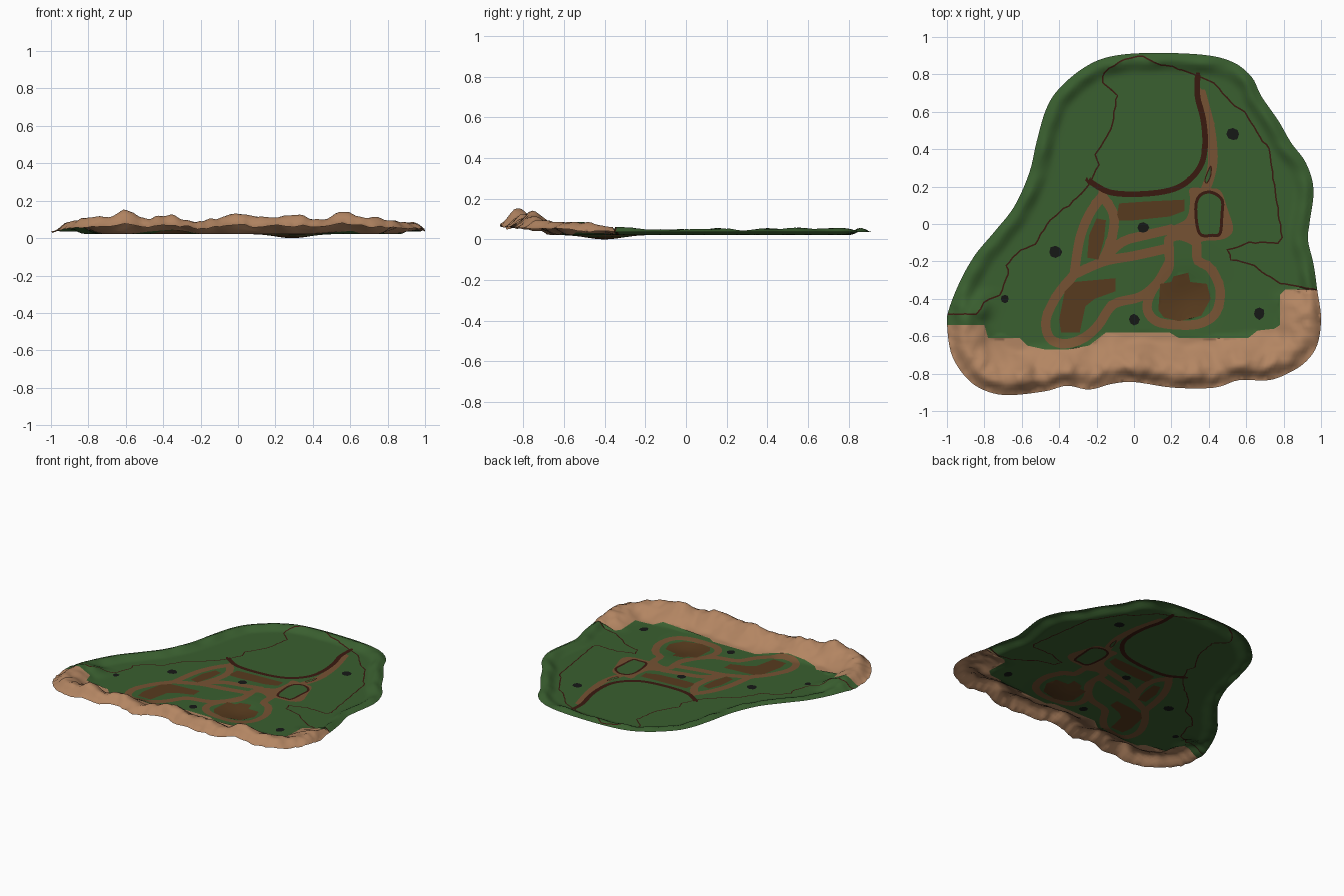
import bpy, math, random
from mathutils import Vector, noise, kdtree, geometry

if "Cube" in bpy.data.objects:
    bpy.data.objects.remove(bpy.data.objects["Cube"])

random.seed(4)

def pts(*n):
    return [Vector((n[i] / 100, n[i + 1] / 100)) for i in range(0, len(n), 2)]

def smooth(p, closed=False, steps=5):
    n, out = len(p), []
    for i in range(n if closed else n - 1):
        g = lambda k: p[k % n] if closed else p[max(0, min(n - 1, k))]
        a, b, c, d = g(i - 1), g(i), g(i + 1), g(i + 2)
        for s in range(steps):
            t = s / steps
            out.append(0.5 * (2 * b + (c - a) * t + (2 * a - 5 * b + 4 * c - d) * t * t
                              + (3 * b - a - 3 * c + d) * t ** 3))
    return out if closed else out + [p[-1]]

def resample(p, step):
    out = []
    for a, b in zip(p, p[1:]):
        k = max(1, round((b - a).length / step))
        out += [a.lerp(b, i / k) for i in range(k)]
    return out + [p[-1]]

def tree(points):
    kd = kdtree.KDTree(len(points))
    for i, p in enumerate(points):
        kd.insert((p.x, p.y, 0), i)
    kd.balance()
    return lambda q: kd.find((q.x, q.y, 0))[2]

def inside(q, poly):
    r, j = False, poly[-1]
    for p in poly:
        if (p.y > q.y) != (j.y > q.y) and q.x < (j.x - p.x) * (q.y - p.y) / (j.y - p.y) + p.x:
            r = not r
        j = p
    return r

def sstep(a, b, v):
    t = max(0, min(1, (v - a) / (b - a)))
    return t * t * (3 - 2 * t)

def table(tab, v):
    for (a, za), (b, zb) in zip(tab, tab[1:]):
        if v <= b:
            return za + (zb - za) * sstep(a, b, v)
    return tab[-1][1]

# Outline of the land
outline = smooth(pts(-100, -53, -99, -45, -93, -30, -85, -16, -75, -4, -64, 10, -56, 28, -52, 45,
    -47, 62, -40, 73, -27, 84, -13, 90, 8, 92, 37, 91, 53, 87, 63, 79, 68, 69, 77, 56, 84, 44,
    92, 33, 96, 19, 94, 2, 93, -8, 96, -21, 98, -35, 100, -50, 98, -64, 92, -73, 83, -79, 72, -83,
    56, -83, 43, -87, 21, -87, 0, -84, -12, -85, -24, -88, -36, -86, -48, -89, -69, -91,
    -83, -87, -92, -79, -98, -68), True)
for ax in (0, 1):
    lo, hi = min(p[ax] for p in outline), max(p[ax] for p in outline)
    half = (1, 0.915)[ax]
    for p in outline:
        p[ax] = (2 * (p[ax] - lo) / (hi - lo) - 1) * half

# Filled regions
cliff = pts(-120, -54, -80, -54, -78, -61, -61, -61, -57, -65, -48, -67, -35, -67, -24, -65, -15, -58,
    19, -58, 24, -61, 61, -61, 66, -57, 75, -56, 78, -54, 78, -38, 81, -35, 120, -35, 120, -120, -120, -120)
clearing = smooth(pts(30, 19, 38, 19, 46, 18, 50, 8, 53, -3, 48, -8, 38, -9, 33, -10, 25, -8, 17, -10,
    20, -2, 28, 3, 30, 12), True)
beds = [
    pts(-39, -58, -40, -51, -37, -36, -32, -31, -10, -29, -10, -36, -21, -40, -26, -44, -29, -58),
    pts(13, -46, 14, -32, 20, -31, 21, -28, 29, -26, 30, -31, 39, -32, 41, -40, 36, -49, 24, -52, 16, -50),
    pts(-25, -18, -24, -6, -20, 3, -15, 2, -16, -8, -19, -19),
    pts(-9, 5, -8, 11, 6, 12, 27, 13, 27, 7, 19, 4, 0, 2, -8, 2)]
pond = smooth(pts(33, 8, 35, 15, 41, 17, 47, 13, 47, 5, 46, -5, 42, -6, 35, -5), True)
islet = smooth(pts(38, 24, 41, 31, 41, 26, 39, 22), True)
rocks = []
for x, y, r in ((53, 48, 3.5), (5, -2, 3), (-42, -15, 3.4), (-69, -40, 2.3), (0, -51, 3), (67, -48, 3.1)):
    rocks.append([Vector((x + r * random.uniform(.85, 1.1) * math.cos(a * math.pi / 4),
                          y + r * random.uniform(.85, 1.1) * math.sin(a * math.pi / 4))) / 100
                  for a in range(8)])

# Lines: trails, road, border
trails = [smooth(p) for p in (
    pts(36, 70, 41, 50, 42, 32, 38, 18, 33, 10),
    pts(25, -6, 33, -10, 34, -19, 41, -24, 46, -35, 44, -47, 36, -53, 24, -54, 12, -52, 7, -45,
        10, -35, 18, -25, 19, -16, 19, -8, 25, -6),
    pts(-32, -27, -41, -38, -47, -51, -45, -61, -37, -64, -27, -61, -19, -54, -11, -43, 3, -39, 12, -32, 18, -22),
    pts(-32, -27, -16, -20, 0, -17, 18, -13),
    pts(-17, 15, -24, 5, -29, -8, -32, -27),
    pts(-17, 15, -11, 5, -12, -8, -17, -20),
    pts(-13, -15, -5, -9, 6, -6, 19, -3))]
road = smooth(pts(34, 79, 34, 68, 37, 56, 38, 43, 36, 32, 29, 23, 19, 18, 3, 16, -13, 17, -24, 23))
border = pts(-100, -48, -84, -48, -80, -42, -72, -38, -67, -27, -68, -22, -61, -14, -53, -11, -45, 2,
    -35, 10, -24, 21, -19, 32, -21, 37, -12, 51, -9, 69, -17, 76, -16, 81, -8, 87, 5, 90, 11, 86,
    21, 84, 34, 79, 43, 75, 52, 65, 59, 60, 66, 49, 72, 40, 75, 21, 79, -7, 77, -10, 62, -10,
    50, -14, 52, -19, 64, -22, 78, -32, 98, -35)
border = [p + Vector((random.uniform(-.004, .004), random.uniform(-.004, .004))) for p in resample(border, .03)]

verts, edges = [], []

def constrain(p, closed):
    k = len(verts)
    verts.extend(p)
    edges.extend((k + i, k + i + 1) for i in range(len(p) - 1))
    if closed:
        edges.append((k + len(p) - 1, k))

def ribbon(p, width, step):
    line = resample(p, step)
    for side in (-1, 1):
        off = []
        for i, q in enumerate(line):
            d = (line[min(i + 1, len(line) - 1)] - line[max(i - 1, 0)]).normalized()
            off.append(q + Vector((-d.y, d.x)) * side * width / 2)
        constrain(off, False)
    dist = tree(resample(p, .003))
    return lambda q: dist(q) < width * .53

def area(p):
    constrain(p, True)
    return lambda q: inside(q, p)

is_land = area(outline)
is_cliff, is_clearing = area(cliff), area(clearing)
is_bed, is_rock = [area(b) for b in beds], [area(r) for r in rocks]
is_pond = [area(pond), area(islet)]
is_trail = [ribbon(t, .05, .02) for t in trails]
is_road = [ribbon(road, .03, .02), ribbon(border, .008, .015),
           ribbon(pond + pond[:1], .016, .012), ribbon(islet + islet[:1], .006, .01)]

# Ground points between the region borders
near_line = tree(verts)
step = .018
for i in range(-56, 57):
    for j in range(-52, 53):
        q = Vector(((i + .5 * (j % 2)) * step, j * step))
        if near_line(q) > .008 and inside(q, outline):
            verts.append(q)

# Terrain relief
edge_dist = tree(resample(outline + outline[:1], .004))
crest = [(-1, .05), (-.9, .085), (-.8, .11), (-.7, .115), (-.6, .15), (-.5, .105), (-.38, .12), (-.22, .085),
         (-.1, .11), (0, .13), (.15, .11), (.3, .125), (.45, .1), (.56, .14), (.7, .11), (.8, .1),
         (.9, .08), (.97, .095), (1, .07)]

def height(q):
    d = edge_dist(q)
    n = noise.noise((q.x * 9, q.y * 9, 1))
    n2 = noise.noise((q.x * 22, q.y * 22, 5))
    top = table(crest, q.x) - .022
    rock = table([(0, .45 * top + .01 * n), (.075, top), (.26 + .04 * n, 0)], d)
    rock += .012 * n2 * sstep(.24, .1, d)
    rim = table([(0, .014), (.04, .028 + .016 * n), (.11, 0)], d)
    w = sstep(-.33, -.5, q.y)
    dip = .022 * math.exp(-((q.x - .29) ** 2 + (q.y + .4) ** 2) / .015)
    return .022 + rim * (1 - w) + rock * w - dip

vs, _, fs, *_ = geometry.delaunay_2d_cdt(verts, edges, [], 0, 1e-5)
zs = [height(v) for v in vs]
zmin = min(z for v, z in zip(vs, zs) if edge_dist(v) > .05)

# Sort faces into parts
def part_of(q):
    if any(t(q) for t in is_rock):
        return "rock_patches"
    if any(t(q) for t in is_road):
        return "road_and_border"
    if any(t(q) for t in is_pond):
        return "grass"
    if is_cliff(q):
        return "cliff"
    if any(t(q) for t in is_bed):
        return "soil_beds"
    if is_clearing(q) or any(t(q) for t in is_trail):
        return "trails"
    return "grass"

parts = {}
for f in fs:
    c = sum((vs[i] for i in f), Vector((0, 0))) / len(f)
    if is_land(c):
        parts.setdefault(part_of(c), []).append(f)

colors = {"grass": (.042, .115, .029), "cliff": (.45, .235, .122), "trails": (.18, .085, .033),
          "soil_beds": (.097, .044, .013), "road_and_border": (.042, .010, .005),
          "rock_patches": (.008, .009, .008)}
for name, faces in parts.items():
    used = {v: k for k, v in enumerate(sorted({i for f in faces for i in f}))}
    me = bpy.data.meshes.new(name)
    me.from_pydata([(vs[i].x, vs[i].y, max(0, zs[i] - zmin)) for i in used], [],
                   [[used[i] for i in f] for f in faces])
    me.shade_smooth()
    mat = bpy.data.materials.new(name)
    mat.diffuse_color = (*colors[name], 1)
    mat.use_nodes = True
    mat.node_tree.nodes["Principled BSDF"].inputs["Base Color"].default_value = mat.diffuse_color
    me.materials.append(mat)
    bpy.context.collection.objects.link(bpy.data.objects.new(name, me))
